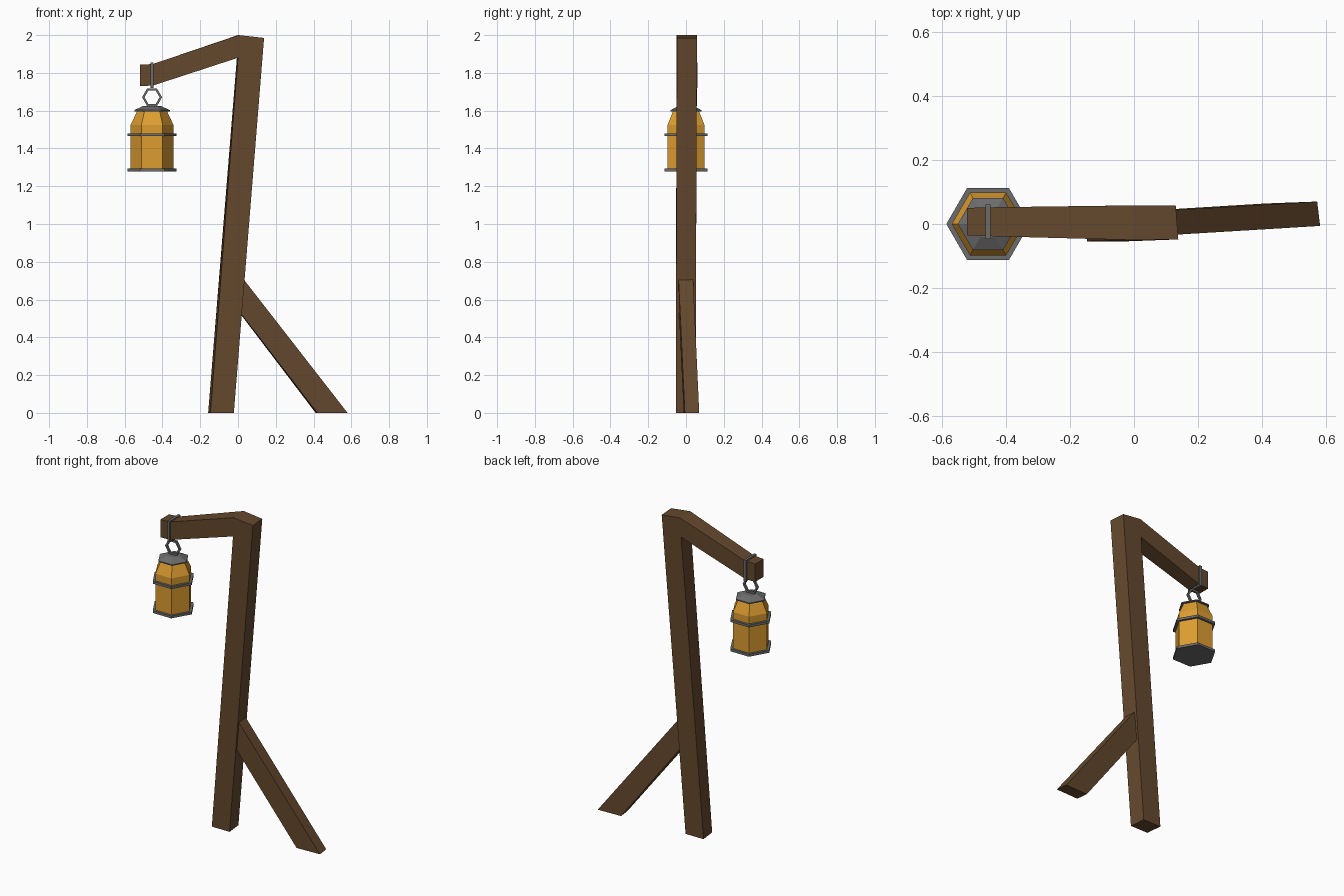
import bpy, bmesh, math
from mathutils import Matrix, Vector

cube = bpy.data.objects.get("Cube")
if cube:
    bpy.data.objects.remove(cube)


def material(name, rgb):
    m = bpy.data.materials.new(name)
    m.use_nodes = True
    m.diffuse_color = (*rgb, 1)
    m.node_tree.nodes["Principled BSDF"].inputs["Base Color"].default_value = (*rgb, 1)
    return m


WOOD = material("brown wood", (0.13, 0.066, 0.027))
GLASS = material("amber glass", (0.73, 0.34, 0.03))
IRON = material("grey iron", (0.15, 0.15, 0.15))
LAMP_X = -0.455


def finish(name, bm, mat):
    bmesh.ops.recalc_face_normals(bm, faces=bm.faces[:])
    mesh = bpy.data.meshes.new(name)
    bm.to_mesh(mesh)
    bm.free()
    mesh.materials.append(mat)
    obj = bpy.data.objects.new(name, mesh)
    bpy.context.collection.objects.link(obj)
    return obj


def beam(name, profile):
    """Side profile of (x, z, front y, back y, back x shift) joined front to back."""
    bm = bmesh.new()
    front = [bm.verts.new((x, yf, z)) for x, z, yf, yb, s in profile]
    back = [bm.verts.new((x + s, yb, z)) for x, z, yf, yb, s in profile]
    bm.faces.new(front)
    bm.faces.new(back[::-1])
    n = len(profile)
    for i in range(n):
        j = (i + 1) % n
        bm.faces.new((front[i], front[j], back[j], back[i]))
    return finish(name, bm, WOOD)


def hex_lathe(name, rings, mat):
    """Stack of hexagons (radius, z), capped at both ends."""
    bm = bmesh.new()
    loops = []
    for r, z in rings:
        loops.append([bm.verts.new((LAMP_X + r * math.cos(k * math.pi / 3),
                                    r * math.sin(k * math.pi / 3), z)) for k in range(6)])
    for a, b in zip(loops, loops[1:]):
        for k in range(6):
            j = (k + 1) % 6
            bm.faces.new((a[k], a[j], b[j], b[k]))
    bm.faces.new(loops[0][::-1])
    bm.faces.new(loops[-1])
    return finish(name, bm, mat)


def frame(name, outer, inner, axis, half):
    """Closed flat link: outer and inner outlines thickened along an axis."""
    bm = bmesh.new()
    off = Vector(axis) * half
    sets = [[bm.verts.new(Vector(p) + s * off) for p in loop]
            for loop in (outer, inner) for s in (-1, 1)]
    of, ob, nf, nb = sets
    n = len(outer)
    for i in range(n):
        j = (i + 1) % n
        for a, b in ((of, ob), (ob, nb), (nb, nf), (nf, of)):
            bm.faces.new((a[i], a[j], b[j], b[i]))
    return finish(name, bm, IRON)


# Leaning post with its bent arm
beam("post_and_arm", [
    (-0.146, 0, -0.054, 0.05, -0.012), (-0.022, 0, -0.054, 0.05, -0.01),
    (0.138, 1.985, -0.048, 0.058, -0.008), (0.004, 2.0, -0.05, 0.058, -0.004),
    (-0.45, 1.847, -0.038, 0.052, 0), (-0.52, 1.843, -0.035, 0.05, 0),
    (-0.52, 1.73, -0.035, 0.05, 0), (-0.45, 1.733, -0.038, 0.052, 0),
    (0.0, 1.88, -0.05, 0.058, -0.006)])

# Diagonal brace
beam("brace", [
    (0.02, 0.72, -0.04, 0.037, -0.004), (-0.03, 0.585, -0.04, 0.037, -0.004),
    (0.42, 0, -0.012, 0.064, -0.009), (0.58, 0, -0.006, 0.07, -0.009)])


# Strap around the arm
def strap_outline(g):
    return [(LAMP_X, y, z) for y, z in ((-0.036 - g, 1.732 - g), (0.05 + g, 1.732 - g),
                                        (0.05 + g, 1.844 + g), (-0.036 - g, 1.844 + g))]


frame("arm_strap", strap_outline(0.011), strap_outline(0.001), (1, 0, 0), 0.008)


# Hanging ring
def ring_outline(r):
    return [(LAMP_X + r * math.cos(k * math.pi / 3), 0, 1.671 + r * math.sin(k * math.pi / 3))
            for k in range(6)]


frame("hanging_ring", ring_outline(0.053), ring_outline(0.04), (0, 1, 0), 0.007)

# Lantern
hex_lathe("lantern_glass", [(0.113, 1.285), (0.113, 1.525), (0.078, 1.6)], GLASS)
hex_lathe("lantern_cap", [(0.094, 1.596), (0.094, 1.603), (0.046, 1.625)], IRON)
for label, z in (("bottom_band", 1.279), ("middle_band", 1.465)):
    hex_lathe("lantern_" + label, [(0.13, z), (0.13, z + 0.015)], IRON)
